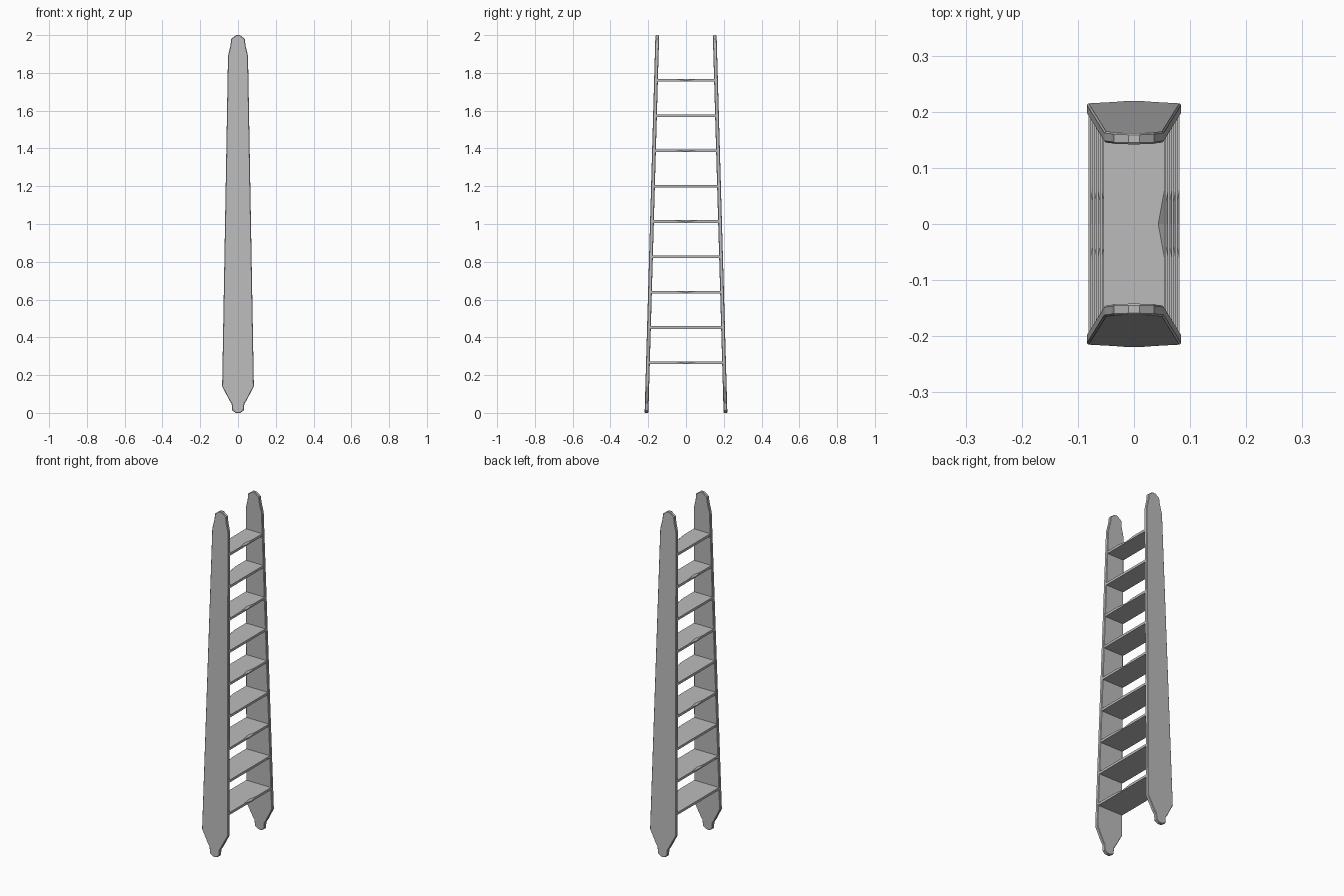
import bpy, bmesh

cube = bpy.data.objects.get("Cube")
if cube:
    bpy.data.objects.remove(cube)

grey = bpy.data.materials.new("weathered_grey")
grey.use_nodes = True
colour = (0.5, 0.5, 0.5, 1)
grey.diffuse_color = colour
grey.node_tree.nodes["Principled BSDF"].inputs["Base Color"].default_value = colour

THICK = 0.02


def outer_y(z):
    """Outer face of the leaning side boards."""
    return 0.219 - 0.0285 * z


def half_width(z):
    """Half width of the tapering boards between their shoulders."""
    return 0.084 - 0.0178 * (z - 0.14)


def finish(name, bm):
    bmesh.ops.recalc_face_normals(bm, faces=bm.faces)
    mesh = bpy.data.meshes.new(name)
    bm.to_mesh(mesh)
    bm.free()
    mesh.materials.append(grey)
    obj = bpy.data.objects.new(name, mesh)
    bpy.context.collection.objects.link(obj)
    return obj


def prism(bm, ring_a, ring_b):
    """Close two matching rings of points into a solid."""
    a = [bm.verts.new(p) for p in ring_a]
    b = [bm.verts.new(p) for p in ring_b]
    bm.faces.new(a)
    bm.faces.new(b[::-1])
    for i in range(len(a)):
        j = (i + 1) % len(a)
        bm.faces.new((a[j], a[i], b[i], b[j]))
    return a, b


# Side boards: narrow foot, broad shoulder, long taper, blunt tip
half = [(0.012, 0), (0.03, 0.012), (0.034, 0.05), (0.043, 0.062), (0.084, 0.14),
        (0.053, 1.89), (0.04, 1.945), (0.036, 1.98), (0.01, 2.0)]
outline = half + [(-x, z) for x, z in reversed(half)]
for name, side in (("front_side_board", -1), ("back_side_board", 1)):
    bm = bmesh.new()
    prism(bm, [(x, side * outer_y(z), z) for x, z in outline],
          [(x, side * (outer_y(z) - THICK), z) for x, z in outline])
    board = finish(name, bm)
    bevel = board.modifiers.new("worn_edges", "BEVEL")
    bevel.width = 0.003
    bevel.segments = 1
    bevel.limit_method = "ANGLE"
    bevel.angle_limit = 1.0

# Steps: flat boards whose middle edges are chipped on alternating sides
for n in range(9):
    z = 0.265 + n * 0.187
    w = half_width(z) - 0.001
    y = outer_y(z) - THICK + 0.004
    chip_side = -1 if n % 2 else 1
    top, low = z + 0.007, z - 0.007

    def ring(x):
        chip = 0.009 if x * chip_side > 0 else 0.0
        sign = 1 if x > 0 else -1
        return [(x, -y, low), (x, y, low), (x, y, top), (x, 0.06, top),
                (x - sign * chip, 0, top - chip * 0.6), (x, -0.06, top), (x, -y, top)]

    bm = bmesh.new()
    a, b = prism(bm, ring(-w), ring(w))
    # Keep the tread level and let only the chipped edge dip
    chipped = (a if chip_side < 0 else b)[4]
    chipped.co.z = low + 0.005
    chipped.co.x = chip_side * w
    bm.faces.ensure_lookup_table()
    plate = [f for f in bm.faces if chipped in f.verts and len(f.verts) == 4]
    cuts = [e for e in bm.edges if set((a[4], b[4])) == set(e.verts)]
    split = bmesh.utils.edge_split(cuts[0], chipped, 0.15)[1]
    split.co = (chip_side * (w - 0.011), 0, top)
    for f in plate:
        bmesh.ops.connect_verts(bm, verts=[split, [v for v in f.verts if abs(
            v.co.x - chip_side * w) < 1e-5 and abs(abs(v.co.y) - 0.06) < 1e-5][0]])
    finish("step_%d" % (n + 1), bm)
